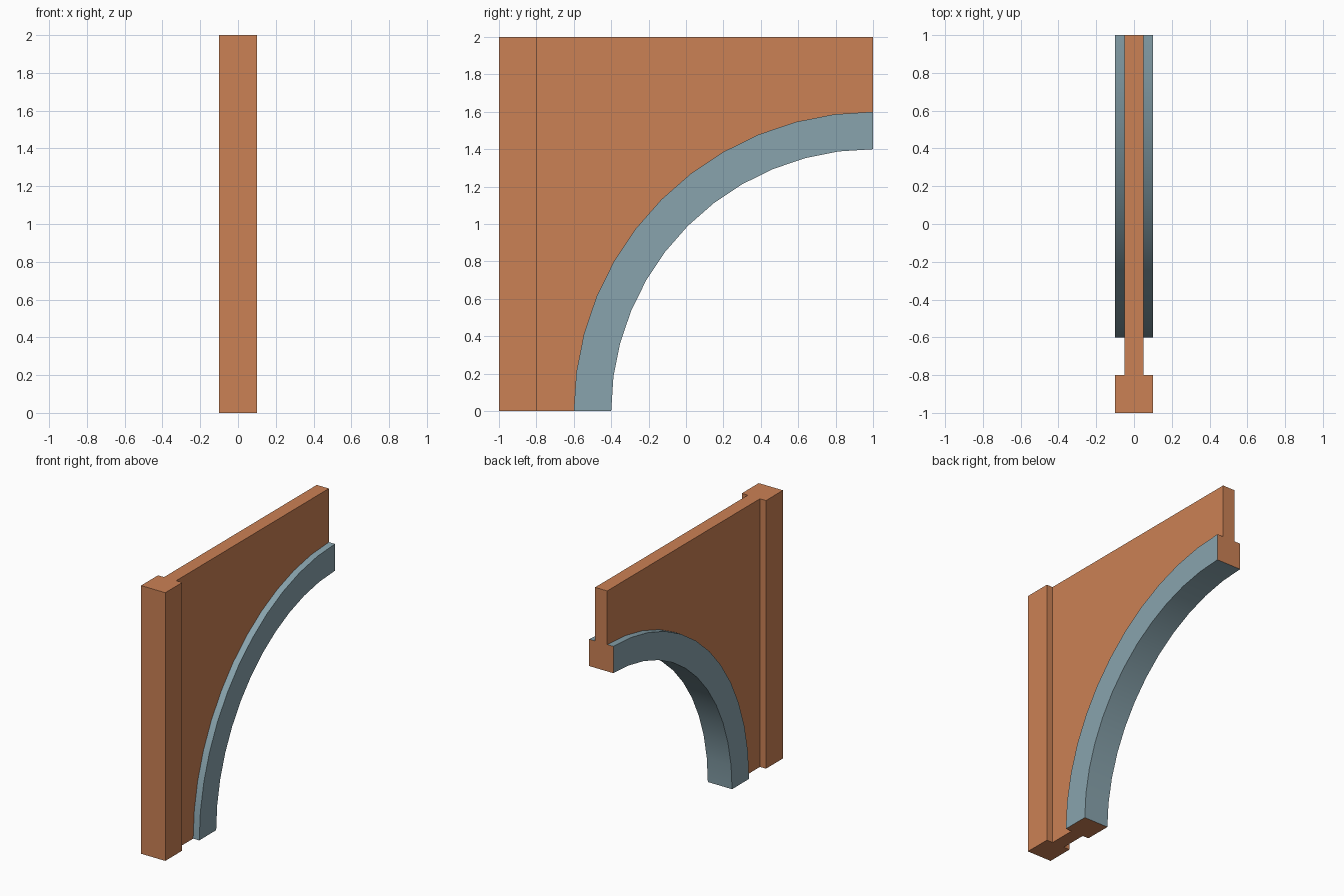
import bpy, bmesh, math

if "Cube" in bpy.data.objects:
    bpy.data.objects.remove(bpy.data.objects["Cube"])

STEPS = 12          # segments in the quarter arch
CENTRE_Y = 1.0      # arch centre sits at the back, on the floor


def material(name, color):
    m = bpy.data.materials.new(name)
    m.diffuse_color = (*color, 1)
    m.use_nodes = True
    m.node_tree.nodes["Principled BSDF"].inputs["Base Color"].default_value = m.diffuse_color
    return m


wood = material("orange_clay", (0.60, 0.22, 0.09))
stone = material("blue_grey", (0.25, 0.37, 0.42))


def arc(radius):
    """Quarter arc in the y-z plane, from the floor up to the back end."""
    return [(CENTRE_Y - radius * math.cos(a), radius * math.sin(a))
            for a in (math.pi / 2 * i / STEPS for i in range(STEPS + 1))]


def prism(name, profile, half_width, mats):
    """Extrude a closed y-z profile symmetrically across x."""
    bm = bmesh.new()
    face = bm.faces.new([bm.verts.new((-half_width, y, z)) for y, z in profile])
    ext = bmesh.ops.extrude_face_region(bm, geom=[face], use_keep_orig=True)
    moved = [v for v in ext["geom"] if isinstance(v, bmesh.types.BMVert)]
    bmesh.ops.translate(bm, verts=moved, vec=(2 * half_width, 0, 0))
    bmesh.ops.recalc_face_normals(bm, faces=bm.faces)
    bm.normal_update()
    mesh = bpy.data.meshes.new(name)
    # Flat cut ends of the arch show the second material
    if len(mats) > 1:
        for f in bm.faces:
            c = f.calc_center_median()
            if abs(f.normal.x) < 0.5 and (c.z < 1e-4 or c.y > CENTRE_Y - 1e-4):
                f.material_index = 1
    bm.to_mesh(mesh)
    bm.free()
    for m in mats:
        mesh.materials.append(m)
    obj = bpy.data.objects.new(name, mesh)
    bpy.context.collection.objects.link(obj)
    return obj


# Square front post
prism("post", [(-1, 0), (-0.8, 0), (-0.8, 2), (-1, 2)], 0.1, [wood])

# Thin wall panel above the arch
prism("wall_panel", [(-0.8, 2), (-0.8, 0)] + arc(1.6) + [(1, 2)], 0.05, [wood])

# Curved arch rib with smooth curved faces
rib = prism("arch_rib", arc(1.6) + arc(1.4)[::-1], 0.1, [stone, wood])
bpy.context.view_layer.objects.active = rib
rib.select_set(True)
bpy.ops.object.shade_smooth_by_angle(angle=math.radians(30))
